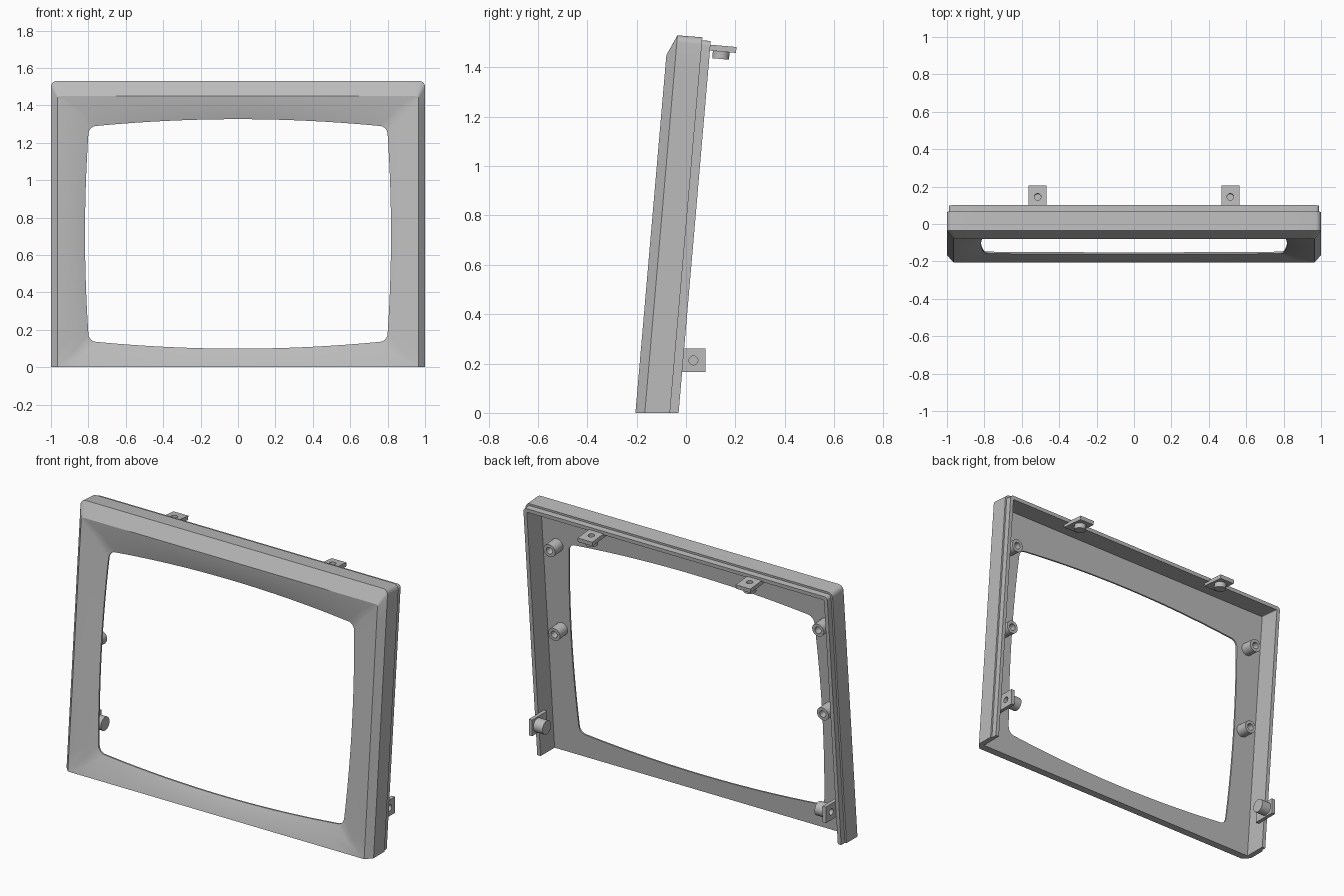
import bpy, bmesh
from math import sin, cos, pi, radians
from mathutils import Matrix

cube = bpy.data.objects.get("Cube")
if cube:
    bpy.data.objects.remove(cube)

LEAN = 0.0865          # backward lean of the whole frame
SIDE, ARC = 16, 6      # segments along each side and around each corner

grey = bpy.data.materials.new("plain_grey")
grey.use_nodes = True
colour = (0.5, 0.5, 0.5, 1)
grey.diffuse_color = colour
grey.node_tree.nodes["Principled BSDF"].inputs["Base Color"].default_value = colour


def finish(name, bm, angle=30):
    bmesh.ops.remove_doubles(bm, verts=bm.verts, dist=0.0002)
    bmesh.ops.dissolve_degenerate(bm, edges=bm.edges, dist=0.0001)
    bmesh.ops.recalc_face_normals(bm, faces=bm.faces)
    mesh = bpy.data.meshes.new(name)
    bm.to_mesh(mesh)
    bm.free()
    mesh.materials.append(grey)
    obj = bpy.data.objects.new(name, mesh)
    bpy.context.collection.objects.link(obj)
    bpy.ops.object.select_all(action='DESELECT')
    obj.select_set(True)
    bpy.context.view_layer.objects.active = obj
    bpy.ops.object.shade_smooth_by_angle(angle=radians(angle))
    return obj


def outline(half, low, high, depth, r_low=0, r_high=0, bow_x=0, bow_z=0):
    """Rounded rectangle with bowed sides, starting along the bottom edge."""
    pts = []
    corners = [(half, low, 1, -1, r_low), (half, high, 1, 1, r_high),
               (-half, high, -1, 1, r_high), (-half, low, -1, -1, r_low)]
    for k in range(4):
        # straight side leading to this corner
        px, pz, psx, psz, pr = corners[k - 1]
        cx, cz, sx, sz, r = corners[k]
        along_x = k % 2 == 0
        start = (px - psx * pr, pz) if along_x else (px, pz - psz * pr)
        end = (cx - sx * r, cz) if along_x else (cx, cz - sz * r)
        for i in range(SIDE):
            t = i / SIDE
            x = start[0] + (end[0] - start[0]) * t
            z = start[1] + (end[1] - start[1]) * t
            swell = 4 * t * (1 - t)
            if along_x:
                z += sz * bow_z * swell
            else:
                x += sx * bow_x * swell
            pts.append((x, z))
        # corner arc
        for i in range(ARC):
            a = (k - 1 + i / ARC) * pi / 2
            pts.append((cx - sx * r + r * cos(a), cz - sz * r + r * sin(a)))
    return [(x, depth + LEAN * z, z) for x, z in pts]


# Frame: closed section swept around the opening, with no wall along the bottom
sections = [
    outline(0.80, 0.135, 1.29, -0.160, 0.045, 0.045, 0.018, 0.036),  # opening, back
    outline(0.80, 0.135, 1.29, -0.170, 0.045, 0.045, 0.018, 0.036),  # opening, front
    outline(0.87, 0.065, 1.375, -0.192, 0.03, 0.03, 0.004, 0.01),    # inner slope
    outline(0.965, 0, 1.45, -0.205, 0, 0.015),                       # front rim
    outline(1.0, 0, 1.53, -0.167, 0, 0.03),                          # chamfer
    outline(1.0, 0, 1.522, -0.065, 0, 0.03),                         # outer wall
    outline(0.99, 0, 1.51, -0.065, 0, 0.02),                         # step
    outline(0.99, 0, 1.507, -0.03, 0, 0.02),                         # lip
    outline(0.968, 0, 1.485, -0.03, 0, 0.005),                       # lip inside
    outline(0.968, 0, 1.497, -0.160, 0, 0.005),                      # back of plate
]
bm = bmesh.new()
rings = [[bm.verts.new(p) for p in s] for s in sections]
count = len(rings[0])
OUTER, BACK = 4, len(rings) - 1
for j, ring in enumerate(rings):
    nxt = rings[(j + 1) % len(rings)]
    for i in range(count):
        k = (i + 1) % count
        if i < SIDE and OUTER <= j < BACK:
            continue
        bm.faces.new((ring[i], ring[k], nxt[k], nxt[i]))
for i in range(SIDE):
    bm.faces.new((rings[OUTER][i], rings[OUTER][i + 1], rings[BACK][i + 1], rings[BACK][i]))
for i in (0, SIDE):
    bm.faces.new([r[i] for r in rings[OUTER:]])
finish("screen_frame", bm)


def loop(bm, z, rx, ry, square=False, shift=0):
    verts = []
    for i in range(24):
        c, s = cos(i * pi / 12), sin(i * pi / 12)
        m = max(abs(c), abs(s)) if square else 1
        verts.append(bm.verts.new((rx * c / m, ry * s / m + shift, z)))
    return verts


def pierced(bm, hole, rx, ry, height, square=False, shift=0):
    """Plate or tube with a round hole through it."""
    loops = [loop(bm, 0, hole, hole), loop(bm, 0, rx, ry, square, shift),
             loop(bm, height, rx, ry, square, shift), loop(bm, height, hole, hole)]
    for j in range(4):
        a, b = loops[j], loops[(j + 1) % 4]
        for i in range(24):
            k = (i + 1) % 24
            bm.faces.new((a[i], a[k], b[k], b[i]))


def bracket(name, loc, rot, rx, ry, shift, thick, peg_r, peg_len):
    bm = bmesh.new()
    pierced(bm, 0.018, rx, ry, thick, True, shift)
    obj = finish(name + "_plate", bm)
    bm = bmesh.new()
    bmesh.ops.create_cone(bm, cap_ends=True, segments=24, radius1=peg_r, radius2=peg_r,
                          depth=peg_len, matrix=Matrix.Translation((0, 0, thick + peg_len / 2)))
    peg = finish(name + "_peg", bm)
    for o in (obj, peg):
        o.location, o.rotation_euler = loc, rot


for side, sign in (("left", 1), ("right", -1)):
    # Fixing tabs on the top edge and the side walls
    bracket(f"top_{side}_tab", (sign * 0.515, 0.145, 1.488), (radians(175), 0, 0),
            0.048, 0.0725, 0.0125, 0.024, 0.034, 0.03)
    bracket(f"lower_{side}_tab", (sign * 0.968, 0.03, 0.2125), (0, -sign * pi / 2, 0),
            0.0475, 0.07, -0.02, 0.022, 0.04, 0.06)
    # Screw bosses on the back of the frame
    for level, z in (("upper", 1.26), ("middle", 0.75)):
        bm = bmesh.new()
        pierced(bm, 0.02, 0.038, 0.038, 0.075)
        boss = finish(f"{level}_{side}_boss", bm)
        boss.location = (sign * 0.875, -0.162 + LEAN * z, z)
        boss.rotation_euler = (radians(-95), 0, 0)
